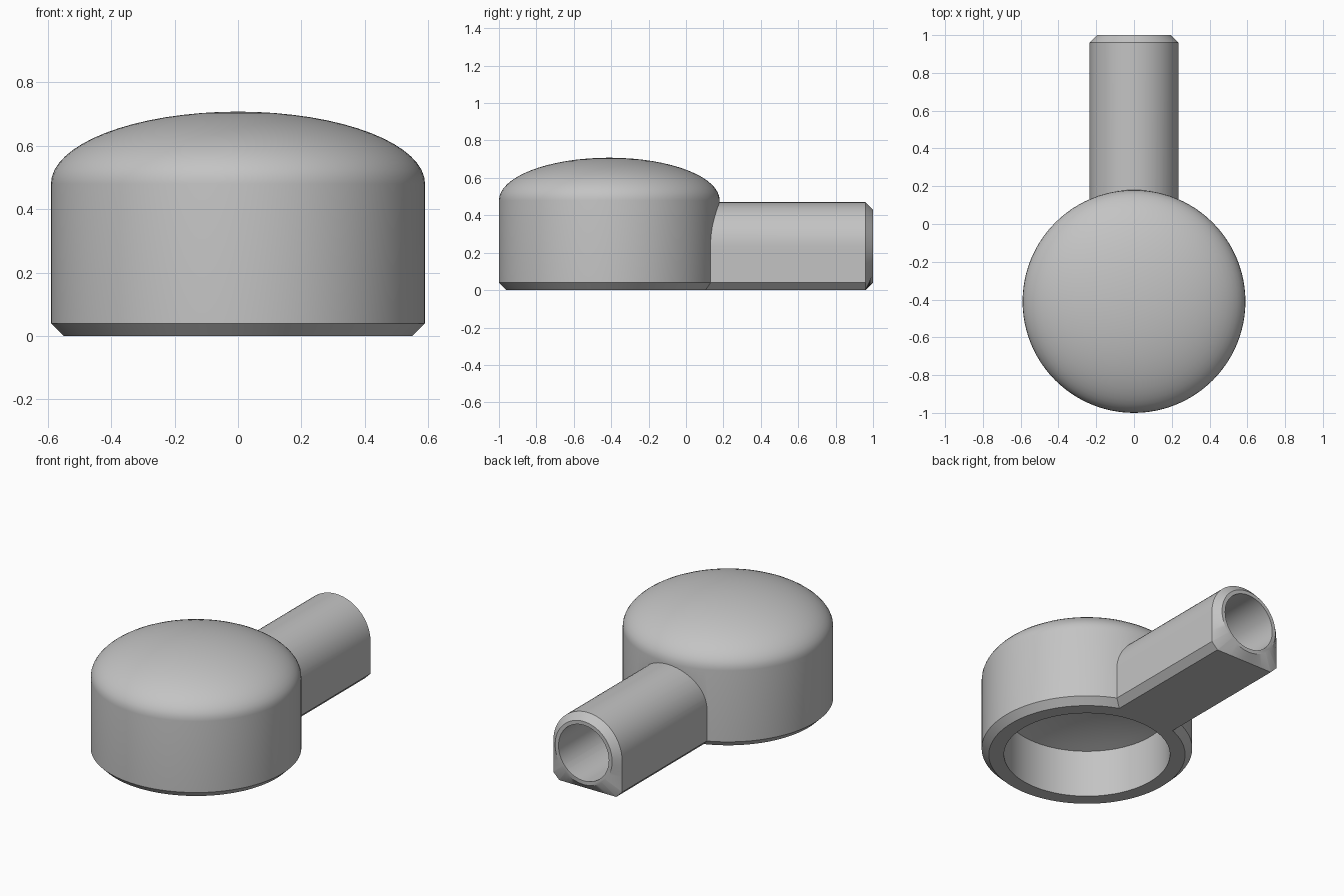
import bpy, bmesh, math

cube = bpy.data.objects.get("Cube")
if cube:
    bpy.data.objects.remove(cube, do_unlink=True)

grey = bpy.data.materials.new("plain grey")
grey.use_nodes = True
grey.diffuse_color = (0.55, 0.55, 0.55, 1)
grey.node_tree.nodes["Principled BSDF"].inputs["Base Color"].default_value = grey.diffuse_color

CUP_Y, CUP_R, CHAMFER = -0.41, 0.59, 0.04
TUBE_R, HOLE_R, WALL_R = 0.235, 0.172, 0.465
SEGMENTS = 96


def loft(name, rings):
    """Closed solid through matching rings of points, capped at both ends."""
    bm = bmesh.new()
    loops = [[bm.verts.new(p) for p in ring] for ring in rings]
    n = len(loops[0])
    for a, b in zip(loops, loops[1:]):
        for i in range(n):
            j = (i + 1) % n
            bm.faces.new((a[i], a[j], b[j], b[i]))
    bm.faces.new(loops[0])
    bm.faces.new(loops[-1])
    bmesh.ops.recalc_face_normals(bm, faces=bm.faces)
    mesh = bpy.data.meshes.new(name)
    bm.to_mesh(mesh)
    bm.free()
    mesh.materials.append(grey)
    obj = bpy.data.objects.new(name, mesh)
    bpy.context.collection.objects.link(obj)
    return obj


def turned(name, profile):
    """Solid of revolution about the cup's axis from (radius, z) pairs."""
    angles = [math.tau * i / SEGMENTS for i in range(SEGMENTS)]
    return loft(name, [[(r * math.cos(t), CUP_Y + r * math.sin(t), z) for t in angles]
                       for r, z in profile])


def dome(radius, base, rise, steps=16):
    """Elliptical profile from the rim to just short of the pole."""
    return [(radius * math.cos(t), base + rise * math.sin(t))
            for t in (math.radians(89.5) * i / steps for i in range(steps + 1))]


# Domed cup with a chamfered foot
cup = turned("domed_cup", [(CUP_R - CHAMFER, 0), (CUP_R, CHAMFER)] + dome(CUP_R, 0.48, 0.228))

# Arched tube: round above, square with chamfered corners below, round at its mouth
corner = math.atan2(TUBE_R - CHAMFER, TUBE_R)
angles = [math.tau * i / 64 for i in range(64)]
for base in (math.pi, 1.5 * math.pi):
    angles += [base + corner, base + math.pi / 2 - corner]
angles.sort()


def arch(t):
    c, s = math.cos(t), math.sin(t)
    if s >= 0:
        return TUBE_R
    return 1 / max(abs(c) / TUBE_R, -s / TUBE_R, (abs(c) - s) / (2 * TUBE_R - CHAMFER))


def tube_ring(y, radius):
    return [(radius(t) * math.cos(t), y, TUBE_R + radius(t) * math.sin(t)) for t in angles]


tube = loft("arched_tube", [tube_ring(-0.2, arch), tube_ring(1 - CHAMFER, arch),
                            tube_ring(1, lambda t: TUBE_R - CHAMFER)])

# Hollow inside the cup, with a shallow vaulted ceiling, and the bore of the tube
vault = [(WALL_R * (1 - i / 10), 0.29 + 0.08 * (1 - (1 - i / 10) ** 2)) for i in range(10)]
hollow = turned("cup_hollow", [(WALL_R, -0.1)] + vault)
bore = loft("tube_bore", [tube_ring(y, lambda t: HOLE_R) for y in (0, 1.1)])

# Join the solids, then cut the hollow and the bore
bpy.context.view_layer.objects.active = cup
for part, operation in ((tube, "UNION"), (hollow, "DIFFERENCE"), (bore, "DIFFERENCE")):
    part.hide_render = True
    mod = cup.modifiers.new(part.name, "BOOLEAN")
    mod.operation, mod.object, mod.solver = operation, part, "EXACT"
    bpy.ops.object.modifier_apply(modifier=mod.name)
    bpy.data.objects.remove(part, do_unlink=True)

cup.name = "domed_cup_with_tube"
bpy.ops.object.select_all(action="DESELECT")
cup.select_set(True)
bpy.ops.object.shade_smooth_by_angle(angle=math.radians(30))
